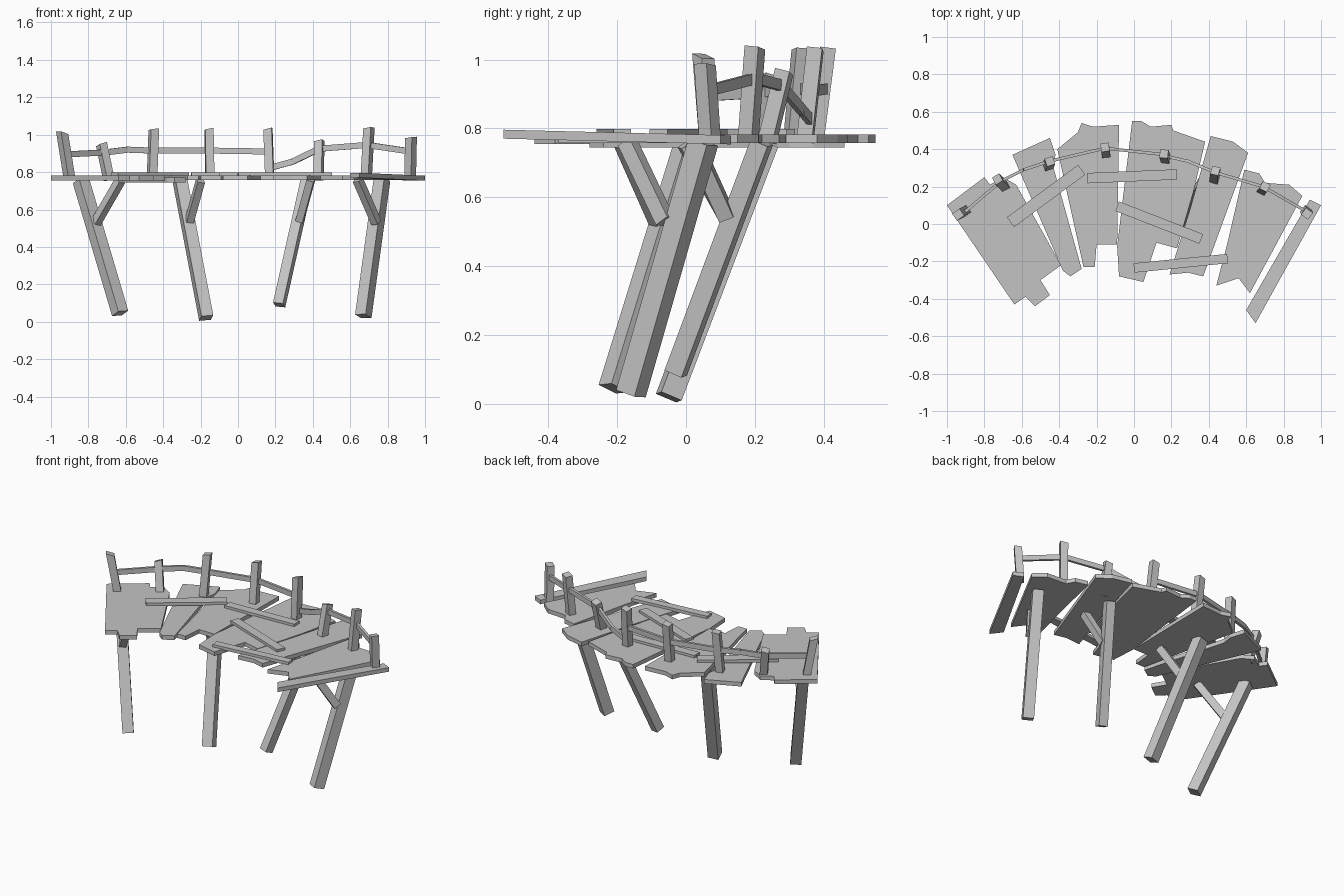
import bpy, bmesh, math
from mathutils import Vector

cube = bpy.data.objects.get("Cube")
if cube:
    bpy.data.objects.remove(cube, do_unlink=True)

# One weathered wood colour for everything
wood = bpy.data.materials.new("grey wood")
wood.use_nodes = True
COLOUR = (0.55, 0.55, 0.55, 1)
wood.diffuse_color = COLOUR
shader = next(n for n in wood.node_tree.nodes if n.type == 'BSDF_PRINCIPLED')
shader.inputs["Base Color"].default_value = COLOUR


def finish(name, mesh_builder):
    """Turn a bmesh into a flat shaded wooden object."""
    bmesh.ops.recalc_face_normals(mesh_builder, faces=mesh_builder.faces)
    mesh = bpy.data.meshes.new(name)
    mesh_builder.to_mesh(mesh)
    mesh_builder.free()
    mesh.materials.append(wood)
    obj = bpy.data.objects.new(name, mesh)
    bpy.context.collection.objects.link(obj)
    return obj


def slab(name, outline, bottom, thickness=0.026, tilt=0.0):
    """Extrude a plan outline upwards; tilt raises it along y."""
    bm = bmesh.new()
    base = [bm.verts.new((x, y, bottom + tilt * y)) for x, y in outline]
    face = bm.faces.new(base)
    grown = bmesh.ops.extrude_face_region(bm, geom=[face], use_keep_orig=True)
    for item in grown["geom"]:
        if isinstance(item, bmesh.types.BMVert):
            item.co.z += thickness
    return finish(name, bm)


def beam(name, start, end, width, depth, side=None, slant=0.0):
    """Rectangular timber between two points; slant cuts its end at an angle."""
    start, end = Vector(start), Vector(end)
    along = (end - start).normalized()
    if side is None:
        side = along.cross(Vector((0, 0, 1)))
    side = (side - along * side.dot(along)).normalized()
    other = along.cross(side)
    bm = bmesh.new()
    rings = []
    for point, cut in ((start, 0), (end, slant)):
        ring = []
        for u, v in ((-1, -1), (1, -1), (1, 1), (-1, 1)):
            co = point + side * u * width / 2 + other * v * depth / 2
            ring.append(bm.verts.new(co + along * cut * u * width / 2))
        rings.append(ring)
    low, high = rings
    bm.faces.new(low)
    bm.faces.new(high)
    for i in range(4):
        j = (i + 1) % 4
        bm.faces.new((low[i], low[j], high[j], high[i]))
    return finish(name, bm)


def curve_side(x):
    """Direction along the bend of the walkway at a given x."""
    angle = -0.7 * x
    return Vector((math.cos(angle), math.sin(angle), 0))


# Deck sections with broken ends
slab("deck_far_right", [
    (-1, .1), (-.8, .25), (-.77, .21), (-.7, .25), (-.63, .21), (-.39, -.22),
    (-.5, -.3), (-.45, -.38), (-.53, -.44), (-.58, -.39), (-.64, -.43)], .755)
slab("deck_right", [
    (-.65, .37), (-.45, .46), (-.42, .37), (-.43, .3), (-.28, -.24),
    (-.34, -.28), (-.38, -.25)], .745)
slab("deck_right_middle", [
    (-.41, .4), (-.3, .49), (-.28, .54), (-.22, .52), (-.08, .53), (-.09, -.11),
    (-.2, -.11), (-.21, -.23), (-.27, -.23)], .757)
slab("deck_left_middle", [
    (-.01, .55), (.04, .55), (.09, .52), (.2, .53), (.21, .5), (.38, .44),
    (.32, .18), (.23, -.13), (.12, -.1), (.05, -.31), (-.08, -.28), (-.09, -.12)], .757)
slab("deck_left", [
    (.41, .47), (.53, .44), (.61, .38), (.37, -.28), (.29, -.26),
    (.19, -.27), (.3, .08)], .757)
slab("deck_far_left", [
    (.59, .29), (.67, .27), (.7, .22), (.83, .21), (.9, .15), (.62, -.37),
    (.56, -.29), (.44, -.33), (.5, -.1)], .757)
slab("deck_end_plank", [(.94, .13), (1, .1), (.65, -.53), (.6, -.46)],
     .757, tilt=-.025)

# Loose planks lying across the deck
LOOSE = [((-.66, .01), (-.28, .29), .065), ((-.25, .245), (.23, .265), .055),
         ((-.09, .095), (.36, -.08), .055), ((0, -.235), (.5, -.185), .05)]
for n, (a, b, width) in enumerate(LOOSE, 1):
    beam(f"loose_plank_{n}", (*a, .789), (*b, .789), width, .02)

# Leaning legs, each with a short brace to the deck
LEGS = {
    "far_right": ((-.63, -.21, .045), (-.84, .01, .755), .065),
    "right": ((-.17, -.05, .02), (-.31, .23, .755), .065),
    "left": ((.22, -.03, .09), (.37, .22, .76), .055),
    "far_left": ((.67, -.16, .03), (.77, .05, .76), .065),
}
BRACES = {
    "far_right": ((-.76, -.08, .53), (-.63, -.18, .755)),
    "right": ((-.26, .12, .54), (-.2, 0, .755)),
    "left": ((.33, .12, .54), (.39, .02, .76)),
    "far_left": ((.74, -.06, .53), (.64, -.17, .76)),
}
for place, (foot, top, width) in LEGS.items():
    side = curve_side(top[0])
    beam(f"leg_{place}", foot, top, width, width, side)
    beam(f"brace_{place}", *BRACES[place], .04, .045, side)

# Railing posts, leaning and cut at a slant: base, then top
POSTS = [
    ((-.9, .07), (-.94, .05, 1.01)), ((-.69, .2), (-.73, .24, .95)),
    ((-.46, .31), (-.45, .335, 1.03)), ((-.15, .375), (-.155, .41, 1.03)),
    ((.17, .345), (.16, .375, 1.03)), ((.43, .235), (.435, .285, .965)),
    ((.685, .18), (.7, .2, 1.035)), ((.92, .07), (.925, .055, .985)),
]
for n, (base, top) in enumerate(POSTS, 1):
    slant = -.5 if n == 1 else .2
    beam(f"railing_post_{n}", (*base, .76), top, .045, .045,
         curve_side(base[0]), slant)

# Handrail, with one broken-off end dropping towards the deck
RAILS = {
    "right": [(-.91, .06, .895), (-.71, .23, .905), (-.59, .29, .92),
              (-.455, .335, .915), (-.155, .405, .915), (.17, .37, .91)],
    "left": [(.16, .365, .82), (.29, .335, .855), (.435, .275, .925),
             (.69, .2, .945), (.925, .065, .91)],
}
for place, points in RAILS.items():
    for n, (a, b) in enumerate(zip(points, points[1:]), 1):
        beam(f"handrail_{place}_{n}", a, b, .016, .032)
